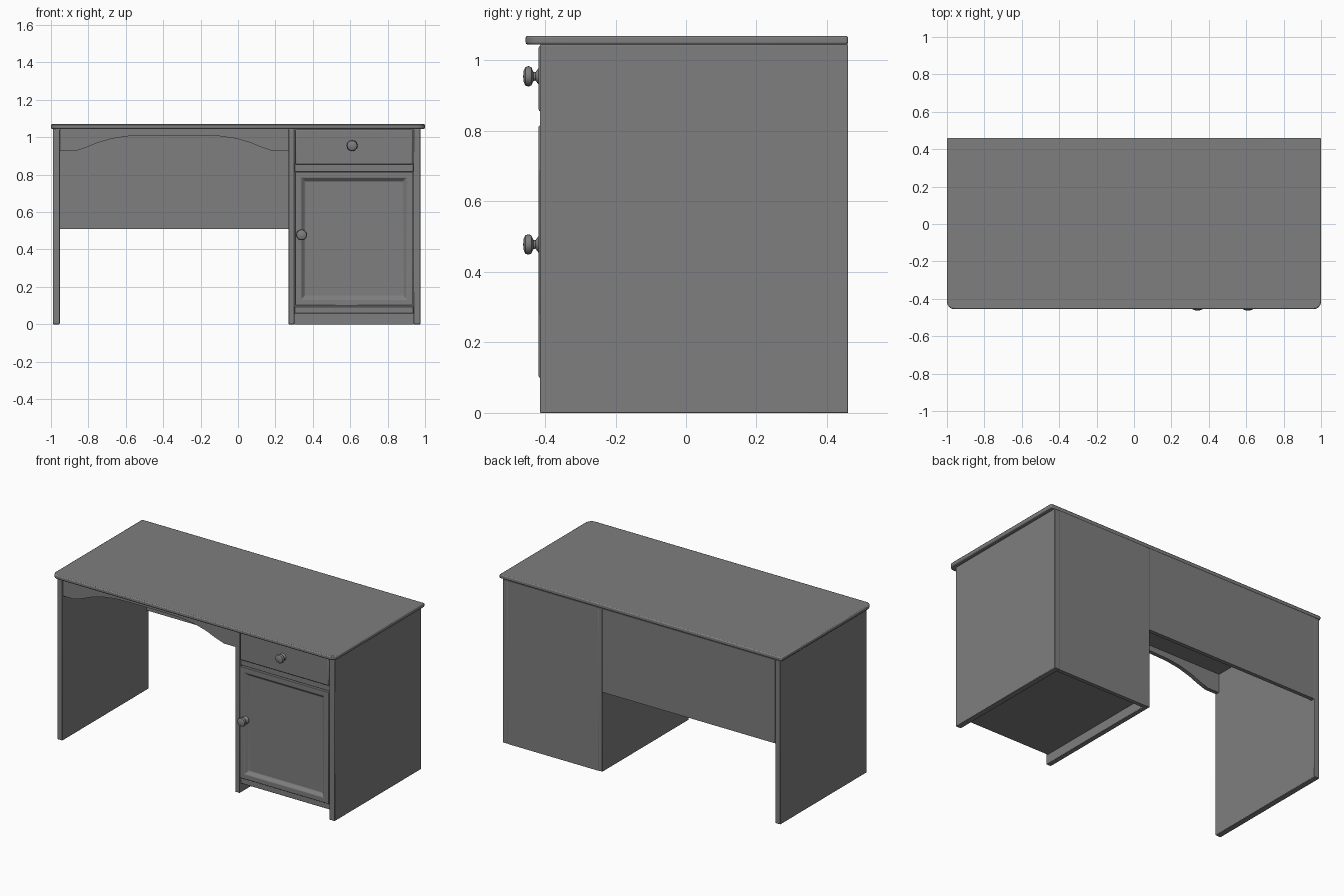
import bpy, bmesh, math
from mathutils import Matrix

cube = bpy.data.objects.get("Cube")
if cube:
    bpy.data.objects.remove(cube, do_unlink=True)

grey = bpy.data.materials.new("dark grey")
grey.use_nodes = True
colour = (0.21, 0.21, 0.21, 1)
grey.diffuse_color = colour
bsdf = grey.node_tree.nodes["Principled BSDF"]
bsdf.inputs["Base Color"].default_value = colour
bsdf.inputs["Roughness"].default_value = 0.6


def finish(name, bm, bevel=0.0):
    bmesh.ops.recalc_face_normals(bm, faces=bm.faces)
    mesh = bpy.data.meshes.new(name)
    bm.to_mesh(mesh)
    bm.free()
    mesh.materials.append(grey)
    ob = bpy.data.objects.new(name, mesh)
    bpy.context.collection.objects.link(ob)
    if bevel:
        mod = ob.modifiers.new("soft edges", 'BEVEL')
        mod.width, mod.segments, mod.limit_method = bevel, 2, 'ANGLE'
    bpy.ops.object.select_all(action='DESELECT')
    ob.select_set(True)
    bpy.context.view_layer.objects.active = ob
    bpy.ops.object.shade_smooth_by_angle(angle=math.radians(40))
    return ob


def box_mesh(x0, x1, y0, y1, z0, z1):
    bm = bmesh.new()
    bmesh.ops.create_cube(bm, size=1)
    size = Matrix.Diagonal((x1 - x0, y1 - y0, z1 - z0, 1))
    place = Matrix.Translation(((x0 + x1) / 2, (y0 + y1) / 2, (z0 + z1) / 2))
    bmesh.ops.transform(bm, matrix=place @ size, verts=bm.verts)
    return bm


def box(name, *bounds, bevel=0.003):
    return finish(name, box_mesh(*bounds), bevel)


FRONT, BACK, UNDER = -0.415, 0.46, 1.045

# Desk top with rounded front corners
bm = box_mesh(-1, 1, -0.455, BACK, UNDER, 1.07)
corners = [e for e in bm.edges
           if all(v.co.y < 0 for v in e.verts)
           and abs(e.verts[0].co.z - e.verts[1].co.z) > 0.01]
bmesh.ops.bevel(bm, geom=corners, offset=0.04, segments=5, profile=0.5, affect='EDGES')
finish("desk_top", bm, 0.006)

# Upright panels
box("right_side_panel", -0.99, -0.953, FRONT, BACK, 0, UNDER)
box("cabinet_inner_side", 0.27, 0.302, FRONT, BACK, 0, UNDER)
box("cabinet_outer_side", 0.938, 0.975, FRONT, BACK, 0, UNDER)
box("modesty_panel", -0.953, 0.27, BACK - 0.025, BACK, 0.51, UNDER, bevel=0)
box("cabinet_back", 0.302, 0.938, BACK - 0.025, BACK, 0, UNDER, bevel=0)

# Cabinet floor and front rails
box("cabinet_floor", 0.302, 0.938, FRONT + 0.012, BACK - 0.025, 0.058, 0.095)
box("cabinet_middle_rail", 0.302, 0.938, FRONT + 0.012, BACK - 0.025, 0.815, 0.86)
box("drawer_front", 0.306, 0.934, FRONT - 0.003, FRONT + 0.03, 0.855, 1.042, bevel=0.006)

# Door with a sunken centre panel
bm = box_mesh(0.306, 0.934, FRONT - 0.003, FRONT + 0.04, 0.10, 0.815)
face = min(bm.faces, key=lambda f: f.calc_center_median().y)
bmesh.ops.inset_region(bm, faces=[face], thickness=0.045)
bmesh.ops.inset_region(bm, faces=[face], thickness=0.028, depth=-0.018)
finish("cabinet_door", bm, 0.003)

# Arched apron below the front of the desk top
half, mid = 0.6115, -0.3415
curve = [(half, 0.925), (0.53, 0.925), (0.47, 0.945), (0.41, 0.97),
         (0.33, 0.993), (0.24, 1.006), (0.12, 1.01)]
lower = [(-x, z) for x, z in curve] + [(x, z) for x, z in reversed(curve)]
outline = [(-half, UNDER)] + lower + [(half, UNDER)]
bm = bmesh.new()
apron = bm.faces.new([bm.verts.new((mid + x, FRONT + 0.005, z)) for x, z in outline])
side = bmesh.ops.extrude_face_region(bm, geom=[apron])
moved = [g for g in side["geom"] if isinstance(g, bmesh.types.BMVert)]
bmesh.ops.translate(bm, vec=(0, 0.025, 0), verts=moved)
finish("arched_apron", bm)


# Turned knobs: radius and distance out from the front
def knob(name, x, z):
    profile = [(0.026, -0.005), (0.024, 0.003), (0.012, 0.012), (0.013, 0.018),
               (0.026, 0.024), (0.029, 0.032), (0.026, 0.041), (0.015, 0.046), (0, 0.047)]
    bm = bmesh.new()
    verts = [bm.verts.new((x + r, FRONT - d, z)) for r, d in profile]
    edges = [bm.edges.new(pair) for pair in zip(verts, verts[1:])]
    bmesh.ops.spin(bm, geom=verts + edges, cent=(x, 0, z), axis=(0, 1, 0),
                   angle=math.tau, steps=20)
    bmesh.ops.remove_doubles(bm, verts=bm.verts, dist=0.0005)
    finish(name, bm)


knob("drawer_knob", 0.61, 0.955)
knob("door_knob", 0.34, 0.478)
